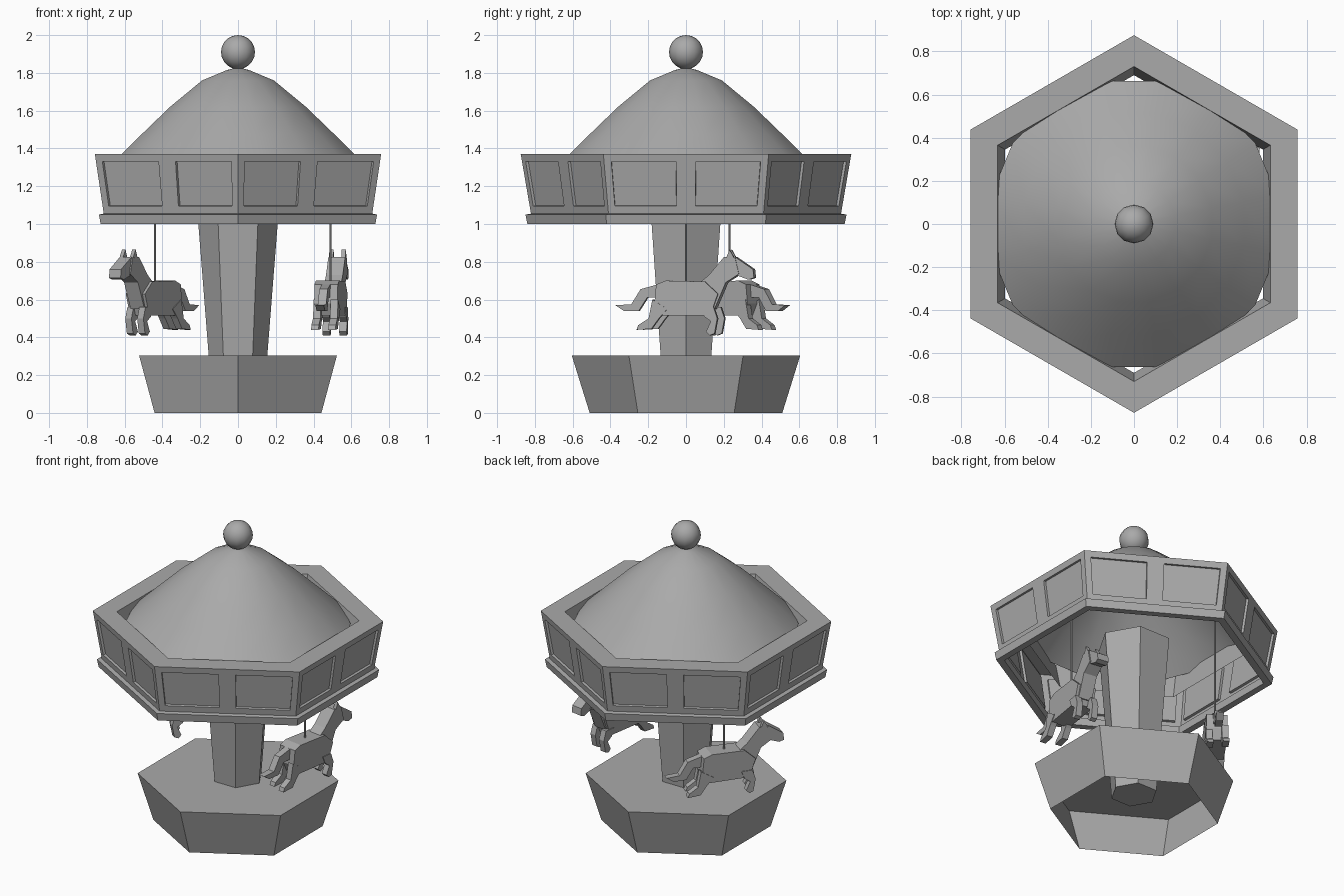
import bpy, bmesh, math
from mathutils import Matrix, Vector

if "Cube" in bpy.data.objects:
    bpy.data.objects.remove(bpy.data.objects["Cube"])

grey = bpy.data.materials.new("plain_grey")
grey.diffuse_color = (0.4, 0.4, 0.4, 1)
grey.use_nodes = True
grey.node_tree.nodes["Principled BSDF"].inputs["Base Color"].default_value = grey.diffuse_color


def finish(name, bm, matrix=None, smooth=False, recalc=True):
    if recalc:
        bmesh.ops.recalc_face_normals(bm, faces=bm.faces[:])
    me = bpy.data.meshes.new(name)
    bm.to_mesh(me)
    bm.free()
    me.materials.append(grey)
    ob = bpy.data.objects.new(name, me)
    bpy.context.collection.objects.link(ob)
    if matrix is not None:
        ob.matrix_world = matrix
    for p in me.polygons:
        p.use_smooth = smooth
    return ob


def ring(bm, r, z, n, start):
    return [bm.verts.new((r * math.cos(start + i * math.tau / n),
                          r * math.sin(start + i * math.tau / n), z)) for i in range(n)]


def lathe(name, profile, n, start, cap=(), closed=False, smooth=False):
    """Polygonal revolve of (radius, height) points; cap lists rings to fill."""
    bm = bmesh.new()
    rings = [ring(bm, r, z, n, start) for r, z in profile]
    pairs = list(zip(rings, rings[1:]))
    if closed:
        pairs.append((rings[-1], rings[0]))
    for a, b in pairs:
        for i in range(n):
            j = (i + 1) % n
            bm.faces.new((a[i], a[j], b[j], b[i]))
    for k in cap:
        bm.faces.new(rings[k])
    return finish(name, bm, smooth=smooth)


POINT_Y = math.pi / 2  # hexagon corner on the y axis

# Hollow base, open underneath, and the tapered centre column
lathe("base", [(0.51, 0), (0.605, 0.305)], 6, POINT_Y, cap=(1,))
lathe("column", [(0.143, 0.15), (0.225, 1.19)], 6, 0, cap=(0, 1))

# Canopy frame: top flange with inner lip, and lower trim
lathe("canopy_flange", [(0.875, 1.37), (0.73, 1.37), (0.69, 1.2)], 6, POINT_Y)
lathe("canopy_trim", [(0.82, 1.055), (0.85, 1.05), (0.84, 1.0), (0.79, 1.0), (0.79, 1.05)],
      6, POINT_Y, closed=True)

# Canopy walls: two recessed panels on each side
bm = bmesh.new()
us, vs = (0, 0.045, 0.44, 0.56, 0.955, 1), (0, 0.14, 0.875, 1)
panels = []
for s in range(6):
    a0, a1 = (POINT_Y + k * math.tau / 6 for k in (s, s + 1))

    def wall_point(u, v):
        r = 0.82 + 0.055 * v
        p = Vector((math.cos(a0), math.sin(a0), 0)).lerp(
            Vector((math.cos(a1), math.sin(a1), 0)), u) * r
        p.z = 1.05 + 0.32 * v
        return p

    grid = [[bm.verts.new(wall_point(u, v)) for u in us] for v in vs]
    for j in range(3):
        for i in range(5):
            f = bm.faces.new((grid[j][i], grid[j][i + 1], grid[j + 1][i + 1], grid[j + 1][i]))
            if j == 1 and i in (1, 3):
                panels.append(f)
bm.normal_update()
bmesh.ops.inset_individual(bm, faces=panels, thickness=0.002, depth=-0.015)
bmesh.ops.remove_doubles(bm, verts=bm.verts[:], dist=0.0005)
finish("canopy_walls", bm, recalc=False)

# Smooth dome roof and ball finial
lathe("dome_roof", [(0.676, 1.325), (0.52, 1.475), (0.367, 1.62), (0.194, 1.76),
                    (0.06, 1.815), (0.002, 1.83)], 16, math.pi / 16, cap=(5,), smooth=True)
bm = bmesh.new()
bmesh.ops.create_uvsphere(bm, u_segments=12, v_segments=10, radius=0.09,
                          matrix=Matrix.Translation((0, 0, 1.91)))
finish("ball_finial", bm, smooth=True)


def prism(name, matrix, pts, width, side=0.0):
    """Side outline (forward, height) extruded across the width."""
    bm = bmesh.new()
    a = [bm.verts.new((u, side - width / 2, z)) for u, z in pts]
    b = [bm.verts.new((u, side + width / 2, z)) for u, z in pts]
    n = len(pts)
    bm.faces.new(a)
    bm.faces.new(b)
    for i in range(n):
        bm.faces.new((a[i], a[(i + 1) % n], b[(i + 1) % n], b[i]))
    return finish(name, bm, matrix)


BODY = [(-0.15, 0.68), (-0.10, 0.70), (0.11, 0.695), (0.18, 0.63), (0.14, 0.515), (-0.13, 0.515), (-0.16, 0.58)]
NECK = [(0.08, 0.69), (0.13, 0.73), (0.21, 0.825), (0.27, 0.82), (0.29, 0.735), (0.22, 0.69), (0.16, 0.55), (0.11, 0.55)]
HEAD = [(0.21, 0.825), (0.27, 0.825), (0.365, 0.76), (0.37, 0.715), (0.34, 0.705), (0.26, 0.735)]
EAR = [(0.22, 0.815), (0.24, 0.865), (0.265, 0.82)]
TAIL = [(-0.13, 0.685), (-0.24, 0.655), (-0.29, 0.575), (-0.375, 0.57), (-0.33, 0.54), (-0.25, 0.54), (-0.205, 0.61), (-0.13, 0.61)]
HIND = [(-0.16, 0.60), (-0.18, 0.50), (-0.235, 0.465), (-0.245, 0.44), (-0.165, 0.445), (-0.125, 0.50), (-0.08, 0.55)]
FORE = [(0.10, 0.56), (0.12, 0.51), (0.155, 0.485), (0.13, 0.43), (0.15, 0.41), (0.175, 0.42), (0.19, 0.50), (0.17, 0.56)]

# Two galloping horses on poles
for name, x, y, heading in (("right_horse", 0.49, 0, 81), ("left_horse", -0.44, 0.23, 235)):
    m = Matrix.Translation((x, y, 0)) @ Matrix.Rotation(math.radians(heading), 4, "Z")
    prism(name + "_body", m, BODY, 0.125)
    prism(name + "_neck", m, NECK, 0.09)
    prism(name + "_head", m, HEAD, 0.075)
    prism(name + "_tail", m, TAIL, 0.045)
    for s, tag in ((1, "left"), (-1, "right")):
        prism(f"{name}_{tag}_ear", m, EAR, 0.022, s * 0.033)
        prism(f"{name}_{tag}_hind_leg", m, [(u + s * 0.01, z) for u, z in HIND], 0.04, s * 0.047)
        prism(f"{name}_{tag}_fore_leg", m, [(u + s * 0.012, z) for u, z in FORE], 0.04, s * 0.047)
    bm = bmesh.new()
    bmesh.ops.create_cone(bm, cap_ends=True, segments=6, radius1=0.006, radius2=0.006, depth=0.75,
                          matrix=Matrix.Translation((0, 0, 1.04)))
    finish(name + "_pole", bm, m)
